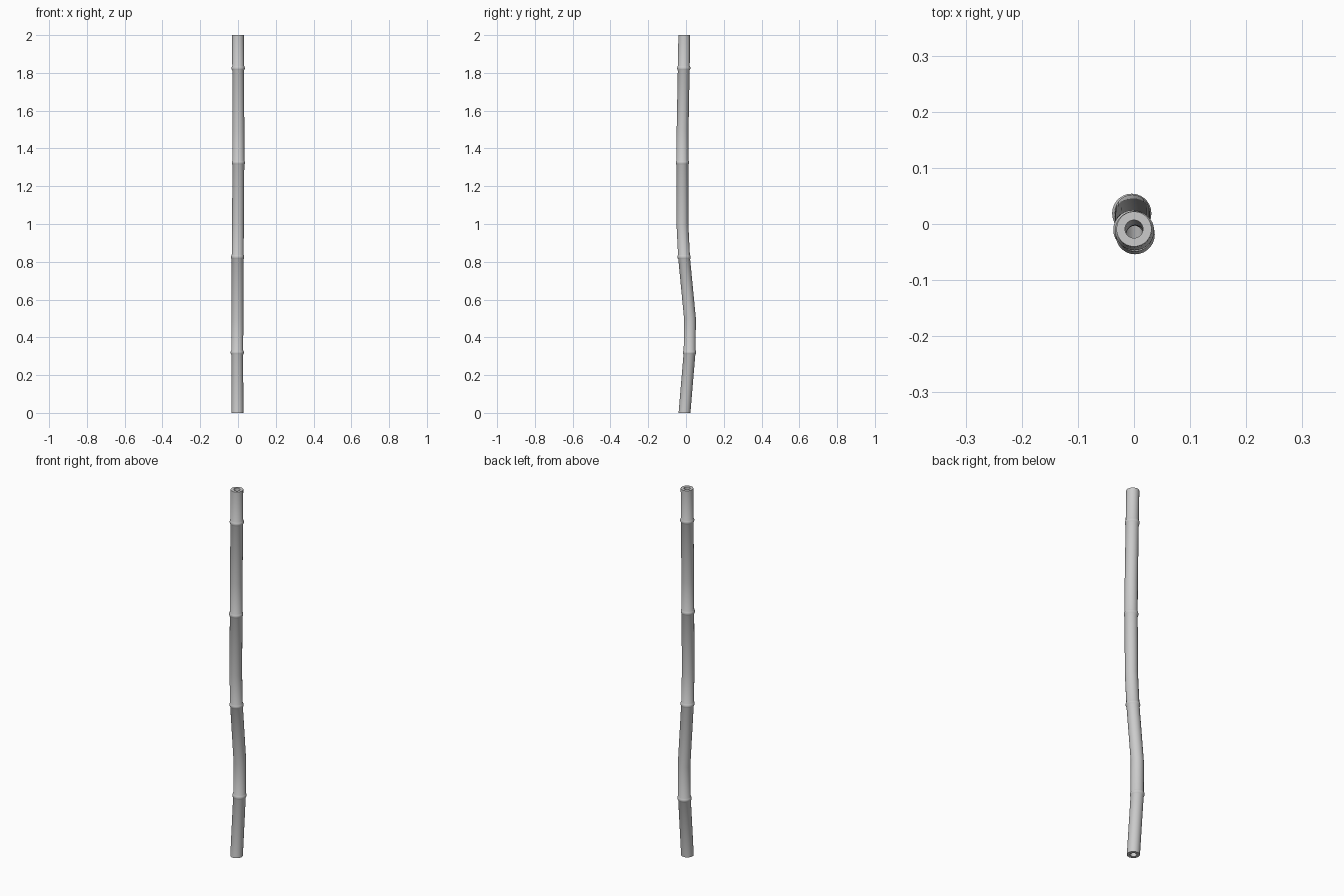
import bpy, bmesh, math

if "Cube" in bpy.data.objects:
    bpy.data.objects.remove(bpy.data.objects["Cube"])

SIDES = 28
# gently bent centre line: (z, x, y)
PATH = [(0, -.003, -.008), (.32, -.004, .019), (.5, -.003, .021), (.82, -.002, -.010),
        (1.0, 0, -.019), (1.32, .002, -.019), (1.5, .002, -.018), (1.82, .001, -.012),
        (2.0, 0, -.009)]
NODES = (.32, .825, 1.325, 1.825)
R_OUT, R_RING, R_IN = .0313, .035, .016


def centre(z):
    for a, b in zip(PATH, PATH[1:]):
        if z <= b[0]:
            t = (z - a[0]) / (b[0] - a[0])
            return a[1] + t * (b[1] - a[1]), a[2] + t * (b[2] - a[2])
    return PATH[-1][1:]


# outer profile: plain stalk levels plus a raised lip at every node
outer = [(p[0], R_OUT) for p in PATH if all(abs(p[0] - n) > .02 for n in NODES)]
for n in NODES:
    outer += [(n - .012, R_OUT), (n - .007, .0338), (n - .003, R_RING),
              (n + .003, R_RING), (n + .007, .0338), (n + .012, R_OUT)]
outer.sort()
# hollow bore running back down
inner = [(p[0], R_IN) for p in reversed(PATH)]
profile = outer + inner

bm = bmesh.new()
loops = []
for z, r in profile:
    cx, cy = centre(z)
    loops.append([bm.verts.new((cx + r * math.cos(2 * math.pi * i / SIDES),
                                cy + r * math.sin(2 * math.pi * i / SIDES), z))
                  for i in range(SIDES)])
for a, b in zip(loops, loops[1:] + loops[:1]):
    for i in range(SIDES):
        j = (i + 1) % SIDES
        bm.faces.new((a[i], a[j], b[j], b[i]))
bmesh.ops.recalc_face_normals(bm, faces=bm.faces)

mesh = bpy.data.meshes.new("bamboo_pole")
bm.to_mesh(mesh)
bm.free()
pole = bpy.data.objects.new("bamboo_pole", mesh)
bpy.context.collection.objects.link(pole)
bpy.context.view_layer.objects.active = pole
pole.select_set(True)
bpy.ops.object.shade_smooth_by_angle(angle=math.radians(30))
